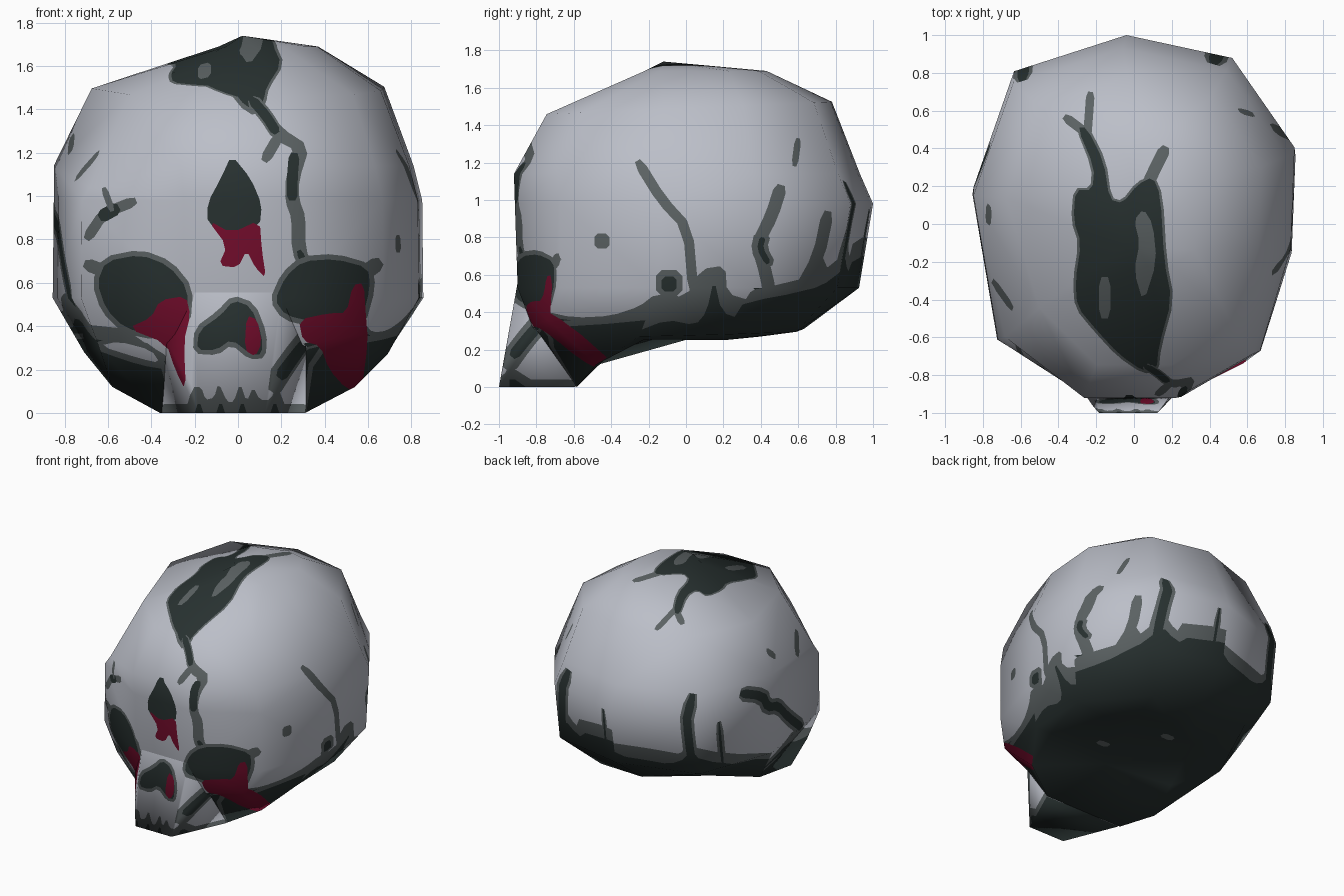
import bpy, bmesh
from mathutils import Vector
from mathutils.bvhtree import BVHTree
from mathutils.interpolate import poly_3d_calc

if "Cube" in bpy.data.objects:
    bpy.data.objects.remove(bpy.data.objects["Cube"])

BONE, GREY, DARK, RED = range(4)
mats = []
for name, col in (("bone", (.50, .52, .58)), ("grey_edge", (.105, .122, .125)),
                  ("dark_hollow", (.021, .031, .030)), ("red_stain", (.18, .004, .026))):
    m = bpy.data.materials.new(name)
    m.diffuse_color = (*col, 1)
    m.use_nodes = True
    m.node_tree.nodes["Principled BSDF"].inputs["Base Color"].default_value = m.diffuse_color
    mats.append(m)


def prepare(bm):
    """Triangulate, remember the smooth normals, then subdivide for painting."""
    bmesh.ops.triangulate(bm, faces=bm.faces[:])
    bmesh.ops.recalc_face_normals(bm, faces=bm.faces[:])
    bm.normal_update()
    bm.verts.ensure_lookup_table()
    tris = [[(v.co.copy(), v.normal.copy()) for v in f.verts] for f in bm.faces]
    tree = BVHTree.FromBMesh(bm)
    bmesh.ops.subdivide_edges(bm, edges=bm.edges[:], cuts=5, use_grid_fill=True)
    return tree, tris


# cranium: one ten-sided outline scaled to each level (z, tilt, half width, x shift, y front, y back)
outline = [(.85, .41), (.52, .88), (-.04, 1), (-.635, .81), (-.85, .2),
           (-.72, -.6), (-.25, -.9), (.25, -.9), (.667, -.66), (.83, -.12)]
levels = [(1.69, 0, .23, .14, -.22, .43), (1.49, .035, .675, 0, -.745, .78), (1.14, 0, .83, -.02, -.92, .93),
          (.98, 0, .85, 0, -.915, 1.0), (.53, 0, .855, 0, -.90, .925)]
cheek = [(.69, .2, .28), (.32, .59, .295), (-.06, .63, .31), (-.58, .53, .42), (-.71, .1, .28),
         (-.64, -.58, .3), (-.3, -.82, .32), (.3, -.82, .32), (.575, -.74, .36), (.69, -.25, .27)]
base = [(.4, .2, .25), (.25, .35, .265), (0, .4, .27), (-.3, .3, .265), (-.55, -.25, .26),
        (-.58, -.47, .12), (-.36, -.585, 0), (.31, -.585, 0), (.54, -.48, .12), (.58, -.22, .255)]
skull = bmesh.new()
rings = [[skull.verts.new((x * w / .85 + sx, yf + (y + .9) / 1.9 * (yb - yf), z + t * y)) for x, y in outline]
         for z, t, w, sx, yf, yb in levels]
rings[1][5].co += Vector((.07, .06, 0))
rings[2][5].co += Vector((.04, .03, -.1))
rings += [[skull.verts.new(p) for p in ring] for ring in (cheek, base)]
top, bottom = skull.verts.new((.02, -.12, 1.74)), skull.verts.new((0, -.32, .26))
for i in range(10):
    j = (i + 1) % 10
    for a, b in zip(rings, rings[1:]):
        if b is rings[-1] and i == 8:
            skull.faces.new((a[i], b[i], a[j]))
            skull.faces.new((b[i], b[j], a[j]))
        elif b is rings[-1] and i == 4:
            skull.faces.new((a[i], b[i], b[j]))
            skull.faces.new((a[i], b[j], a[j]))
        else:
            skull.faces.new((a[i], b[i], b[j], a[j]))
    skull.faces.new((top, rings[0][i], rings[0][j]))
    skull.faces.new((bottom, rings[-1][j], rings[-1][i]))

# upper jaw: wedge that runs up into the cranium
jaw = bmesh.new()
for mid, x, y, z in ((-.03, .155, -1, 0), (-.02, .33, -.59, 0), (-.03, .185, -.967, .13), (-.01, .2, -.888, .38),
                     (0, .37, -.74, .4), (0, .2, -.9, .56), (0, .2, -.78, 1)):
    for s in (1, -1):
        jaw.verts.new((mid + s * x, y, z))
bmesh.ops.convex_hull(jaw, input=jaw.verts[:])

source = {"cranium": (skull, prepare(skull)), "upper_jaw": (jaw, prepare(jaw))}

# underside is dark
for bm in (skull, jaw):
    bm.normal_update()
    for f in bm.faces:
        c = f.calc_center_median()
        if f.normal.z < -.7 or (c.z < .27 and c.y > -.45):
            f.material_index = DARK

VIEWS = {"front": ((0, -1, 0), 0, 2), "back": ((0, 1, 0), 0, 2), "right": ((1, 0, 0), 1, 2),
         "left": ((-1, 0, 0), 1, 2), "top": ((0, 0, 1), 0, 1), "below": ((0, 0, -1), 0, 1)}


def rounded(p):
    out = []
    for a, b in zip(p, p[1:] + p[:1]):
        out += [tuple(u + (v - u) * t for u, v in zip(a, b)) for t in (.22, .78)]
    return out


def inside(x, y, p):
    r = False
    for (x1, y1), (x2, y2) in zip(p, p[1:] + p[:1]):
        if (y1 > y) != (y2 > y) and x < (x2 - x1) * (y - y1) / (y2 - y1) + x1:
            r = not r
    return r


def paint(view, pts, mat, parts=None):
    """Cut a rounded outline into the faces seen from one side and colour its inside."""
    d, u, w = VIEWS[view]
    d, p = Vector(d), rounded(pts)

    def near(f, q):
        us, ws = [v.co[u] for v in f.verts], [v.co[w] for v in f.verts]
        return (max(us) >= min(a[0] for a in q) and min(us) <= max(a[0] for a in q) and
                max(ws) >= min(a[1] for a in q) and min(ws) <= max(a[1] for a in q))
    for bm in parts or (skull, jaw):
        bm.normal_update()
        faces = {f for f in bm.faces if f.normal.dot(d) > .12 and near(f, p)}
        for a, b in zip(p, p[1:] + p[:1]):
            hit = [f for f in faces if near(f, (a, b))]
            no, co = Vector((0, 0, 0)), Vector((0, 0, 0))
            no[u], no[w], co[u], co[w] = b[1] - a[1], a[0] - b[0], a[0], a[1]
            if not hit or no.length < 1e-5:
                continue
            geom = hit + list({e for f in hit for e in f.edges}) + list({v for f in hit for v in f.verts})
            res = bmesh.ops.bisect_plane(bm, geom=geom, dist=1e-5, plane_co=co, plane_no=no.normalized())
            for e in res["geom_cut"]:
                if isinstance(e, bmesh.types.BMEdge):
                    faces.update(f for f in e.link_faces if f.normal.dot(d) > .12)
        for f in faces:
            c = f.calc_center_median()
            if inside(c[u], c[w], p):
                f.material_index = mat


def grow(p, r):
    area = sum(a[0] * b[1] - b[0] * a[1] for a, b in zip(p, p[1:] + p[:1]))
    out = []
    for a, b, c in zip(p[-1:] + p[:-1], p, p[1:] + p[:1]):
        n1 = Vector((b[1] - a[1], a[0] - b[0])).normalized()
        n2 = Vector((c[1] - b[1], b[0] - c[0])).normalized()
        n = (n1 + n2).normalized() * (r if area > 0 else -r)
        out.append((b[0] + n.x, b[1] + n.y))
    return out


def patch(view, pts, edge=.025, parts=None):
    paint(view, grow(pts, edge), GREY, parts)
    paint(view, pts, DARK, parts)


S, J = (skull,), (jaw,)


def stroke(view, pts, width, mat=GREY, parts=S):
    left, right = [], []
    for i, p in enumerate(pts):
        a, b = pts[max(i - 1, 0)], pts[min(i + 1, len(pts) - 1)]
        n = Vector((a[1] - b[1], b[0] - a[0])).normalized() * width / 2
        left.append((p[0] + n.x, p[1] + n.y))
        right.append((p[0] - n.x, p[1] - n.y))
    paint(view, left + right[::-1], mat, parts)


def dot(view, x, y, rx, ry, mat):
    paint(view, [(x - rx, y - ry), (x + rx, y - ry), (x + rx, y + ry), (x - rx, y + ry)], mat, S)


# ragged dark lower edge: grey first, then dark
paint("right", [(-.78, .41), (-.6, .37), (-.4, .38), (-.25, .43), (-.16, .5), (0, .48), (.08, .63), (.21, .65),
                (.22, .5), (.35, .46), (.45, .56), (.5, .5), (.65, .57), (.72, .72), (.78, .58), (.86, .64),
                (.9, .8), (1.1, .8), (1.1, -.1), (-.85, -.1)], GREY, S)
paint("left", [(-.75, .38), (-.5, .42), (-.3, .55), (-.1, .55), (.1, .45), (.4, .52), (.6, .62), (.8, .68),
               (1.1, .7), (1.1, -.1), (-.8, -.1)], GREY, S)
paint("back", [(-.9, .5), (-.72, .62), (-.6, .8), (-.5, .66), (-.3, .6), (-.05, .66), (.05, .78), (.15, .64),
               (.35, .7), (.45, .8), (.6, .6), (.9, .5), (.9, -.1), (-.9, -.1)], GREY, S)
# cracks rising from the lower edge
for view, pts, width, core in (
        ("right", [(-.26, 1.21), (-.13, 1.0), (.01, .85), (.04, .5)], .055, 0),
        ("right", [(.46, .42), (.43, .6), (.38, .76), (.46, .92), (.51, 1.08)], .07, 0),
        ("right", [(.44, .64), (.39, .74), (.41, .82)], .09, 0),
        ("right", [(.44, .66), (.395, .74), (.41, .8)], .055, DARK),
        ("right", [(.6, .5), (.71, .7), (.76, .94)], .065, 0),
        ("right", [(.58, 1.18), (.6, 1.33)], .035, 0),
        ("left", [(.42, 1.07), (.24, 1.0), (.2, .9), (.05, .85), (-.1, .7), (-.35, .5)], .12, .065),
        ("left", [(.55, .5), (.6, .9)], .06, .02),
        ("left", [(-.3, 1.08), (-.45, 1.2)], .06, 0),
        ("left", [(.0, 1.2), (.1, 1.28)], .05, 0),
        ("back", [(-.6, .5), (-.58, .8), (-.59, 1.15)], .1, .06),
        ("back", [(.05, .5), (.03, .95)], .05, .02),
        ("back", [(.5, .4), (.47, .8), (.42, 1.1)], .12, .07)):
    stroke(view, pts, width)
    if core:
        stroke(view, pts, core if core < 1 else width * .6, DARK)
paint("right", [(-.78, .38), (-.5, .34), (-.28, .29), (-.1, .36), (.05, .33), (.11, .4), (.15, .58), (.19, .4),
                (.3, .36), (.4, .37), (.5, .45), (.6, .41), (.75, .48), (.84, .55), (.9, .7), (1.1, .7),
                (1.1, -.1), (-.85, -.1)], DARK, S)
paint("left", [(-.75, .31), (-.4, .36), (-.2, .45), (.1, .38), (.4, .44), (.6, .52), (.8, .58), (1.1, .6),
               (1.1, -.1), (-.8, -.1)], DARK, S)
paint("back", [(-.9, .4), (-.7, .56), (-.6, .72), (-.5, .6), (-.3, .56), (-.05, .6), (.05, .7), (.15, .58),
               (.35, .63), (.45, .7), (.6, .52), (.9, .4), (.9, -.1), (-.9, -.1)], DARK, S)
dot("right", -.45, .78, .04, .04, GREY)
dot("right", -.09, .555, .07, .07, GREY)
dot("right", -.09, .55, .04, .04, DARK)
dot("below", .2, -.1, .05, .03, GREY)
dot("below", -.1, .25, .05, .03, GREY)

# cheeks
patch("front", [(-.9, .34), (-.6, .34), (-.4, .28), (-.34, .18), (-.3, -.1), (-.9, -.1)], .03, S)
patch("front", [(.36, .3), (.6, .32), (.9, .4), (.9, -.1), (.3, -.1)], .03, S)
paint("front", [(-.7, .31), (-.55, .36), (-.38, .31), (-.33, .2), (-.45, .22), (-.6, .27)], GREY, S)
paint("front", [(-.64, .31), (-.55, .33), (-.4, .29), (-.36, .23), (-.45, .25)], BONE, S)

# large break on the crown with spurs and grey islands
stroke("top", [(-.25, .44), (-.24, .56), (-.23, .7)], .045)
stroke("top", [(-.25, .48), (-.37, .57)], .05)
stroke("top", [(.06, .18), (.1, .27), (.17, .41)], .065)
patch("top", [(.05, -.78), (-.08, -.69), (-.2, -.56), (-.3, -.44), (-.31, -.3), (-.28, -.1), (-.32, .02),
              (-.31, .18), (-.22, .18), (-.21, .3), (-.3, .51), (-.25, .51), (-.16, .33), (-.13, .13), (-.06, .11),
              (.02, .21), (.1, .25), (.14, .15), (.16, -.2), (.2, -.4), (.13, -.65), (.12, -.77)], .014)
paint("top", [(.05, -.42), (0, -.25), (.03, -.1), (0, .02), (.05, .08), (.1, 0), (.12, -.2)], GREY, S)
dot("top", -.155, -.39, .03, .11, GREY)

# crack down the forehead to the eye
crack = [(.06, 1.45), (.13, 1.37), (.18, 1.29), (.3, 1.22), (.25, 1.08), (.25, .98), (.28, .9), (.28, .75), (.32, .66)]
stroke("front", crack, .065)
stroke("front", [(.19, 1.28), (.12, 1.16)], .05)
stroke("front", crack[:3], .045, DARK)
stroke("front", [(.26, 1.2), (.25, 1.08), (.25, .98)], .05, DARK)
stroke("front", crack[7:], .03, DARK)
stroke("front", [(-.7, .8), (-.62, .92), (-.47, .98)], .05)
stroke("front", [(-.64, .9), (-.55, .95)], .06, DARK)
stroke("front", [(-.62, 1.04), (-.58, .93)], .03)

# forehead mark
paint("front", [(-.03, 1.19), (-.08, 1.08), (-.14, .97), (-.14, .87), (-.03, .82), (.1, .86), (.11, .96),
                (.06, 1.08)], DARK)
paint("front", [(-.14, .89), (-.03, .83), (.1, .89), (.11, .75), (.13, .62), (.08, .67), (.04, .75), (0, .67),
                (-.09, .68), (-.05, .77)], RED)

# eye sockets and nose, with red running down
stroke("front", [(-.58, .64), (-.71, .69)], .06)
stroke("front", [(.55, .62), (.66, .7)], .07)
patch("front", [(-.65, .6), (-.61, .7), (-.45, .73), (-.32, .68), (-.23, .57), (-.24, .42), (-.38, .36),
                (-.52, .39), (-.61, .48)])
paint("front", [(-.24, .54), (-.22, .45), (-.25, .33), (-.24, .1), (-.29, .2), (-.33, .32), (-.51, .39),
                (-.4, .44), (-.36, .52)], RED)
patch("front", [(.17, .52), (.22, .63), (.3, .7), (.45, .71), (.6, .67), (.61, .58), (.57, .42), (.35, .42),
                (.22, .45)])
paint("front", [(.28, .43), (.42, .46), (.5, .46), (.53, .59), (.58, .6), (.59, .45), (.6, .33), (.57, .1),
                (.5, .11), (.42, .2), (.38, .31), (.3, .33)], RED)
patch("front", [(-.19, .29), (-.18, .38), (-.08, .45), (-.02, .52), (.06, .49), (.11, .36), (.11, .27), (.06, .27),
                (-.03, .34), (-.1, .29)])
paint("front", [(.04, .45), (.09, .43), (.11, .32), (.08, .26), (.03, .29)], RED)

# jaw sides and tooth gaps
stroke("right", [(-.97, .1), (-.87, .24), (-.76, .37)], .11, GREY, J)
stroke("right", [(-.93, .16), (-.85, .26), (-.77, .35)], .06, DARK, J)
for view in ("right", "left"):
    stroke(view, [(-1.1, 0), (-.5, 0)], .08, GREY, J)
paint("front", [(-.26, -.05), (-.21, .12), (-.17, .12), (-.15, .06), (-.11, .07), (-.09, .14), (-.05, .05),
                (-.02, .05), (.01, .14), (.04, .05), (.07, .12), (.1, .06), (.15, .06), (.18, .13), (.25, -.05)],
      GREY, J)
for x in (-.18, -.08, .02, .17):
    paint("front", [(x - .03, -.03), (x, .06), (x + .03, -.03)], DARK, J)

# finished objects keep the smooth normals of the coarse shape
for name, (bm, (tree, tris)) in source.items():
    mesh = bpy.data.meshes.new(name)
    normals = []
    for v in bm.verts:
        hit = tree.find_nearest(v.co)
        tri = tris[hit[2]]
        weights = poly_3d_calc([t[0] for t in tri], hit[0])
        normals.append(sum((t[1] * k for t, k in zip(tri, weights)), Vector((0, 0, 0))).normalized())
    for f in bm.faces:
        f.smooth = True
    bm.to_mesh(mesh)
    bm.free()
    for m in mats:
        mesh.materials.append(m)
    mesh.normals_split_custom_set_from_vertices(normals)
    bpy.context.collection.objects.link(bpy.data.objects.new(name, mesh))
